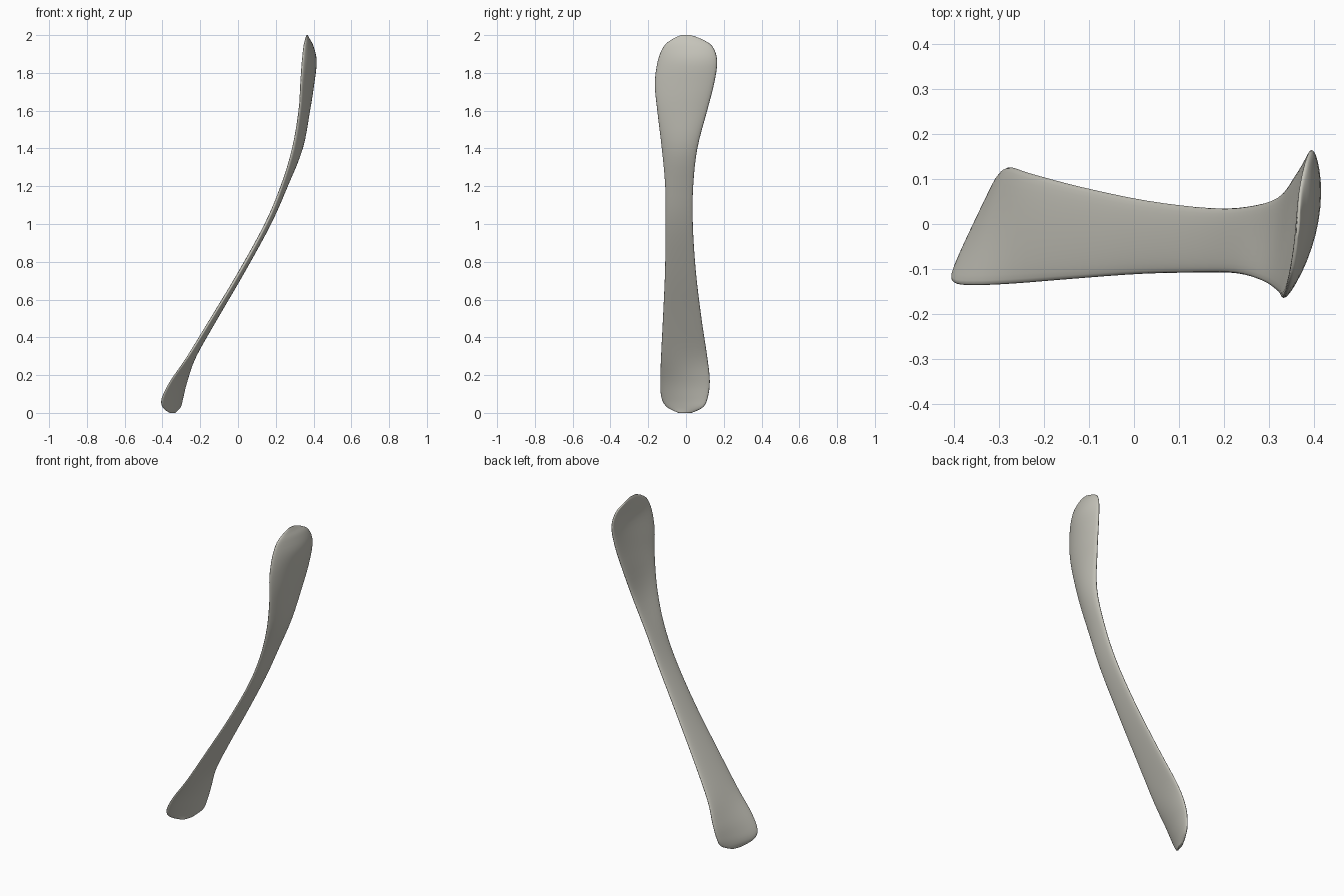
import bpy
import bmesh
import math
from mathutils import Vector

default_cube = bpy.data.objects.get("Cube")
if default_cube:
    bpy.data.objects.remove(default_cube, do_unlink=True)

SIDES = 32
STEPS = 4

# Blade stations, from foot to tip:
# height, front y, back y, front x, back x, outward bulge, half thickness
STATIONS = [
    (0, -.04, .03, -.36, -.335, 0, .008),
    (.03, -.1, .09, -.397, -.307, .005, .014),
    (.08, -.13, .115, -.4, -.295, .01, .017),
    (.17, -.136, .126, -.354, -.274, .008, .018),
    (.3, -.132, .112, -.262, -.229, .002, .017),
    (.5, -.122, .082, -.138, -.116, 0, .016),
    (.75, -.111, .052, .014, .028, 0, .016),
    (1, -.108, .036, .15, .162, .002, .016),
    (1.2, -.11, .038, .232, .25, .005, .016),
    (1.4, -.128, .06, .291, .325, .014, .018),
    (1.6, -.152, .112, .325, .365, .014, .018),
    (1.74, -.165, .148, .333, .386, .02, .018),
    (1.86, -.15, .165, .341, .395, .025, .018),
    (1.94, -.118, .14, .35, .385, .014, .015),
    (1.98, -.07, .08, .359, .372, .004, .009),
    (2, -.025, .025, .364, .368, 0, .003),
]


def smooth_between(before, start, end, after, t):
    """Smoothly blend two neighbouring stations."""
    p, a, b, n = (Vector(s) for s in (before, start, end, after))
    curve = (a * 2 + (b - p) * t
             + (p * 2 - a * 5 + b * 4 - n) * t ** 2
             + (a * 3 - p - b * 3 + n) * t ** 3)
    return curve / 2


def refined_stations():
    last = len(STATIONS) - 1
    for i in range(last):
        before = STATIONS[max(i - 1, 0)]
        after = STATIONS[min(i + 2, last)]
        for step in range(STEPS):
            yield smooth_between(before, STATIONS[i], STATIONS[i + 1],
                                 after, step / STEPS)
    yield Vector(STATIONS[last])


def cross_section(station):
    """A thin, rounded, slightly cupped slice of the blade."""
    height, front_y, back_y, front_x, back_x, bulge, half = station
    for k in range(SIDES):
        angle = math.tau * k / SIDES
        across = math.cos(angle)
        depth = math.copysign(abs(math.sin(angle)) ** 0.8, math.sin(angle))
        mix = (across + 1) / 2
        x = front_x + (back_x - front_x) * mix
        x += bulge * (1 - across ** 2) + half * depth
        y = front_y + (back_y - front_y) * mix
        yield Vector((x, y, max(height, 0)))


def make_material(name, colour):
    material = bpy.data.materials.new(name)
    material.use_nodes = True
    material.diffuse_color = colour
    shader = next(n for n in material.node_tree.nodes
                  if n.type == 'BSDF_PRINCIPLED')
    shader.inputs["Base Color"].default_value = colour
    return material


# Loft the slices into one closed, curved blade
bm = bmesh.new()
rings = [[bm.verts.new(point) for point in cross_section(station)]
         for station in refined_stations()]
for lower, upper in zip(rings, rings[1:]):
    for k in range(SIDES):
        following = (k + 1) % SIDES
        bm.faces.new((lower[k], lower[following],
                      upper[following], upper[k]))

# Close the foot and the tip
bm.faces.new(rings[0])
bm.faces.new(rings[-1])
bmesh.ops.recalc_face_normals(bm, faces=bm.faces)
for face in bm.faces:
    face.smooth = True

mesh = bpy.data.meshes.new("curved_blade")
bm.to_mesh(mesh)
bm.free()
mesh.materials.append(make_material("warm grey", (.56, .55, .49, 1)))
blade = bpy.data.objects.new("curved_blade", mesh)
bpy.context.collection.objects.link(blade)
